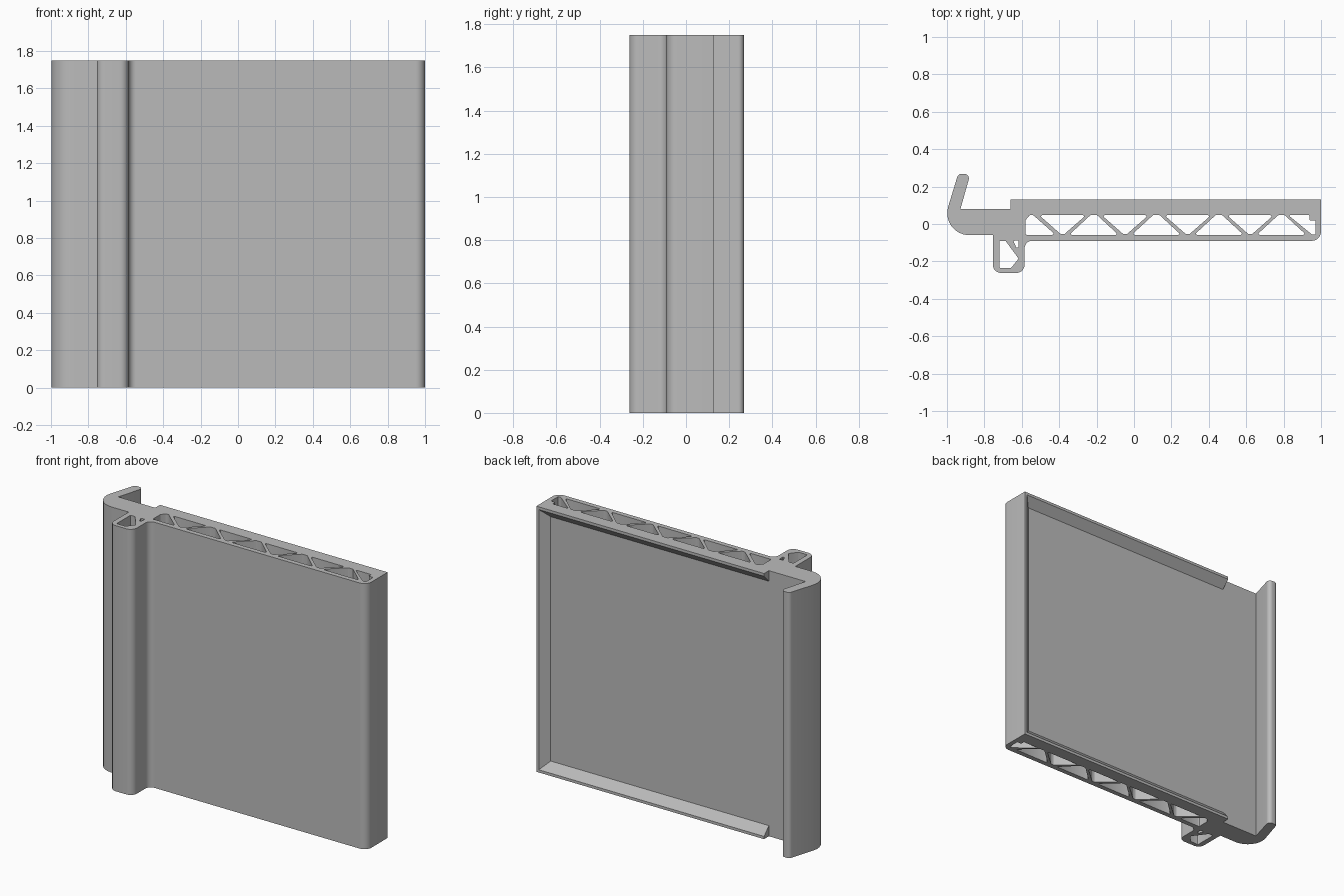
import bpy, bmesh, math
from mathutils import Vector

cube = bpy.data.objects.get("Cube")
if cube:
    bpy.data.objects.remove(cube, do_unlink=True)

H = 1.75          # panel height
FLOOR = 0.08      # back of the panel, inside the rim
RIM = 0.13        # top of the rim

grey = bpy.data.materials.new("light_grey")
grey.use_nodes = True
grey.diffuse_color = (0.5, 0.5, 0.5, 1)
grey.node_tree.nodes["Principled BSDF"].inputs["Base Color"].default_value = (0.5, 0.5, 0.5, 1)


def rounded(corners, steps=8):
    """Turn (x, y, radius) corners into an outline with filleted corners."""
    out = []
    n = len(corners)
    for i, (x, y, r) in enumerate(corners):
        p = Vector((x, y))
        if r == 0:
            out.append(p)
            continue
        a = (Vector(corners[i - 1][:2]) - p).normalized()
        b = (Vector(corners[(i + 1) % n][:2]) - p).normalized()
        half = a.angle(b) / 2
        centre = p + (a + b).normalized() * r / math.sin(half)
        start = p + a * r / math.tan(half) - centre
        end = p + b * r / math.tan(half) - centre
        sweep = start.angle_signed(end)   # clockwise positive
        for k in range(steps + 1):
            t = -sweep * k / steps
            c, s = math.cos(t), math.sin(t)
            out.append(centre + Vector((start.x * c - start.y * s, start.x * s + start.y * c)))
    return out


def soft(points, r=0.006):
    return rounded([(x, y, r) for x, y in points], 3)


# Outer section: hook, clip leg, hollow panel
outline = rounded([
    (-0.94, 0.268, 0.024), (-1.04, -0.06, 0.118), (-0.755, -0.06, 0),
    (-0.755, -0.262, 0.045), (-0.585, -0.262, 0.045), (-0.585, -0.09, 0.04),
    (1.0, -0.09, 0.05), (1.0, FLOOR, 0), (-0.928, FLOOR, 0), (-0.875, 0.268, 0.024)])

# Truss holes: alternating triangles with blunt tips
top, bottom = 0.047, -0.058
holes = [soft([(-0.58, bottom), (-0.58, 0.02), (-0.558, top), (-0.538, top), (-0.42, bottom)])]
for i in range(4):
    d = -0.382 + i * 0.3345
    u = d + 0.167
    holes.append(soft([(d - 0.125, top), (d + 0.125, top), (d + 0.01, -0.054), (d - 0.01, -0.054)]))
    holes.append(soft([(u - 0.132, bottom), (u + 0.132, bottom), (u + 0.018, top), (u - 0.018, top)]))
holes.append(soft([(0.825, top), (0.938, top), (0.938, 0.02), (0.97, 0.02),
                   (0.97, -0.055), (0.95, -0.055)], 0.003))
# Holes in the clip leg
holes.append(soft([(-0.72, -0.09), (-0.687, -0.09), (-0.617, -0.185), (-0.657, -0.235), (-0.72, -0.235)]))
holes.append(soft([(-0.645, -0.09), (-0.618, -0.088), (-0.618, -0.125), (-0.63, -0.125)], 0.003))

# Extruded panel body
curve = bpy.data.curves.new("panel_body", 'CURVE')
curve.dimensions = '2D'
curve.fill_mode = 'BOTH'
curve.extrude = H / 2
for loop in [outline] + holes:
    spline = curve.splines.new('POLY')
    spline.points.add(len(loop) - 1)
    for point, co in zip(spline.points, loop):
        point.co = (co.x, co.y, 0, 1)
    spline.use_cyclic_u = True
body = bpy.data.objects.new("panel_body", curve)
body.location.z = H / 2
bpy.context.collection.objects.link(body)
bpy.ops.object.select_all(action='DESELECT')
body.select_set(True)
bpy.context.view_layer.objects.active = body
bpy.ops.object.convert(target='MESH')
body = bpy.context.object
bm = bmesh.new()
bm.from_mesh(body.data)
bmesh.ops.remove_doubles(bm, verts=bm.verts, dist=1e-5)
bmesh.ops.recalc_face_normals(bm, faces=bm.faces)
bm.to_mesh(body.data)
bm.free()
body.data.materials.clear()
body.data.materials.append(grey)
bpy.ops.object.shade_smooth_by_angle(angle=math.radians(30))

# Bevelled rim around three sides of the back
bm = bmesh.new()
rings = []
for inset, y in [(0, FLOOR), (0, RIM), (0.018, RIM), (0.07, FLOOR)]:
    path = [(-0.66, inset), (1 - inset, inset), (1 - inset, H - inset), (-0.66, H - inset)]
    rings.append([bm.verts.new((x, y, z)) for x, z in path])
for j in range(4):
    a, b = rings[j], rings[(j + 1) % 4]
    for k in range(3):
        bm.faces.new((a[k], a[k + 1], b[k + 1], b[k]))
for end in (0, 3):
    bm.faces.new([ring[end] for ring in rings])
bmesh.ops.recalc_face_normals(bm, faces=bm.faces)
mesh = bpy.data.meshes.new("back_rim")
bm.to_mesh(mesh)
bm.free()
mesh.materials.append(grey)
bpy.context.collection.objects.link(bpy.data.objects.new("back_rim", mesh))
